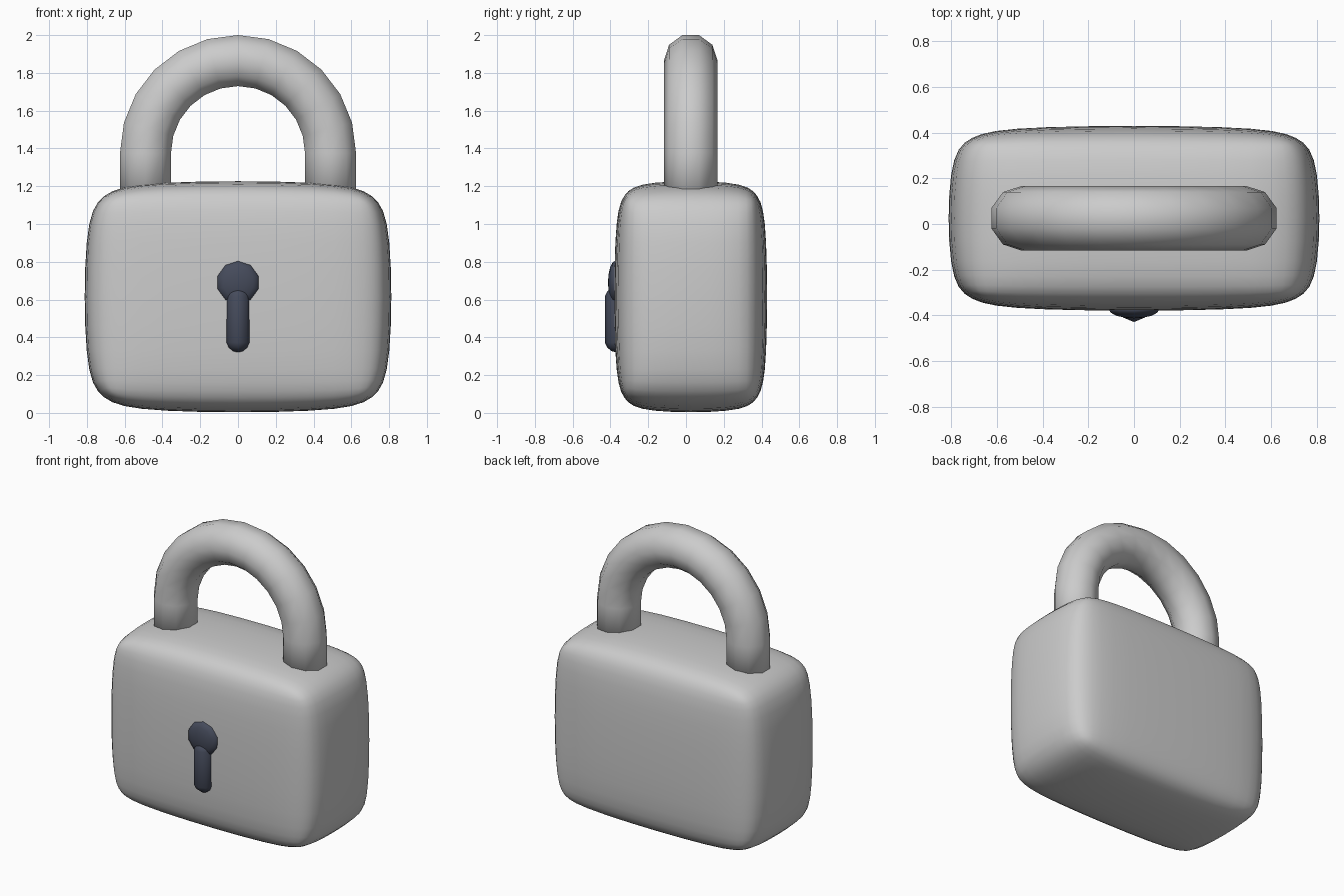
import bpy, bmesh, math
from mathutils import Vector, Matrix

if "Cube" in bpy.data.objects:
    bpy.data.objects.remove(bpy.data.objects["Cube"])


def finish(name, bm, mat=None):
    bmesh.ops.recalc_face_normals(bm, faces=bm.faces)
    for f in bm.faces:
        f.smooth = True
    me = bpy.data.meshes.new(name)
    bm.to_mesh(me)
    bm.free()
    ob = bpy.data.objects.new(name, me)
    bpy.context.collection.objects.link(ob)
    if mat:
        me.materials.append(mat)
    return ob


YC = 0.025  # depth centre of body and shackle

dark = bpy.data.materials.new("dark_slate")
dark.diffuse_color = (0.06, 0.07, 0.105, 1)
dark.use_nodes = True
dark.node_tree.nodes["Principled BSDF"].inputs["Base Color"].default_value = dark.diffuse_color

# Body: bevelled cube softened by subdivision
bm = bmesh.new()
bmesh.ops.create_cube(bm, size=2)
body = finish("lock_body", bm)
body.location = (0, YC, 0.615)
body.scale = (0.819, 0.408, 0.617)
bev = body.modifiers.new("bevel", 'BEVEL')
bev.width = 0.37
bev.segments = 2
sub = body.modifiers.new("subdivision", 'SUBSURF')
sub.levels = sub.render_levels = 2

# Shackle: ten-sided tube swept along two legs and a half circle
ARC, ZC, R, SIDES = 0.49, 1.375, 0.142, 10
path = [(Vector((ARC, YC, 1.1)), Vector((1, 0, 0)))]
for i in range(13):
    a = math.radians(15 * i)
    d = Vector((math.cos(a), 0, math.sin(a)))
    path.append((Vector((0, YC, ZC)) + d * ARC, d))
path.append((Vector((-ARC, YC, 1.1)), Vector((-1, 0, 0))))

bm = bmesh.new()
rings = []
for p, out in path:
    ring = []
    for k in range(SIDES):
        t = 2 * math.pi * (k + 0.5) / SIDES
        ring.append(bm.verts.new(p + out * R * math.cos(t) + Vector((0, R * math.sin(t), 0))))
    rings.append(ring)
for r0, r1 in zip(rings, rings[1:]):
    for k in range(SIDES):
        n = (k + 1) % SIDES
        bm.faces.new((r0[k], r0[n], r1[n], r1[k]))
bm.faces.new(rings[0])
bm.faces.new(rings[-1])
finish("shackle", bm)

# Keyhole: flattened ball above a vertical capsule
bm = bmesh.new()
bmesh.ops.create_uvsphere(bm, u_segments=10, v_segments=8, radius=1,
                          matrix=Matrix.Rotation(math.pi / 2, 4, 'X'))
bmesh.ops.transform(bm, verts=bm.verts, matrix=Matrix.Translation((0, -0.373, 0.69))
                    @ Matrix.Diagonal((0.116, 0.04, 0.116, 1)))
finish("keyhole_round", bm, dark)

bm = bmesh.new()
bmesh.ops.create_uvsphere(bm, u_segments=8, v_segments=7, radius=0.067)
for v in bm.verts:
    v.co += Vector((0, -0.364, 0.602 if v.co.z > 0 else 0.387))
finish("keyhole_slot", bm, dark)
